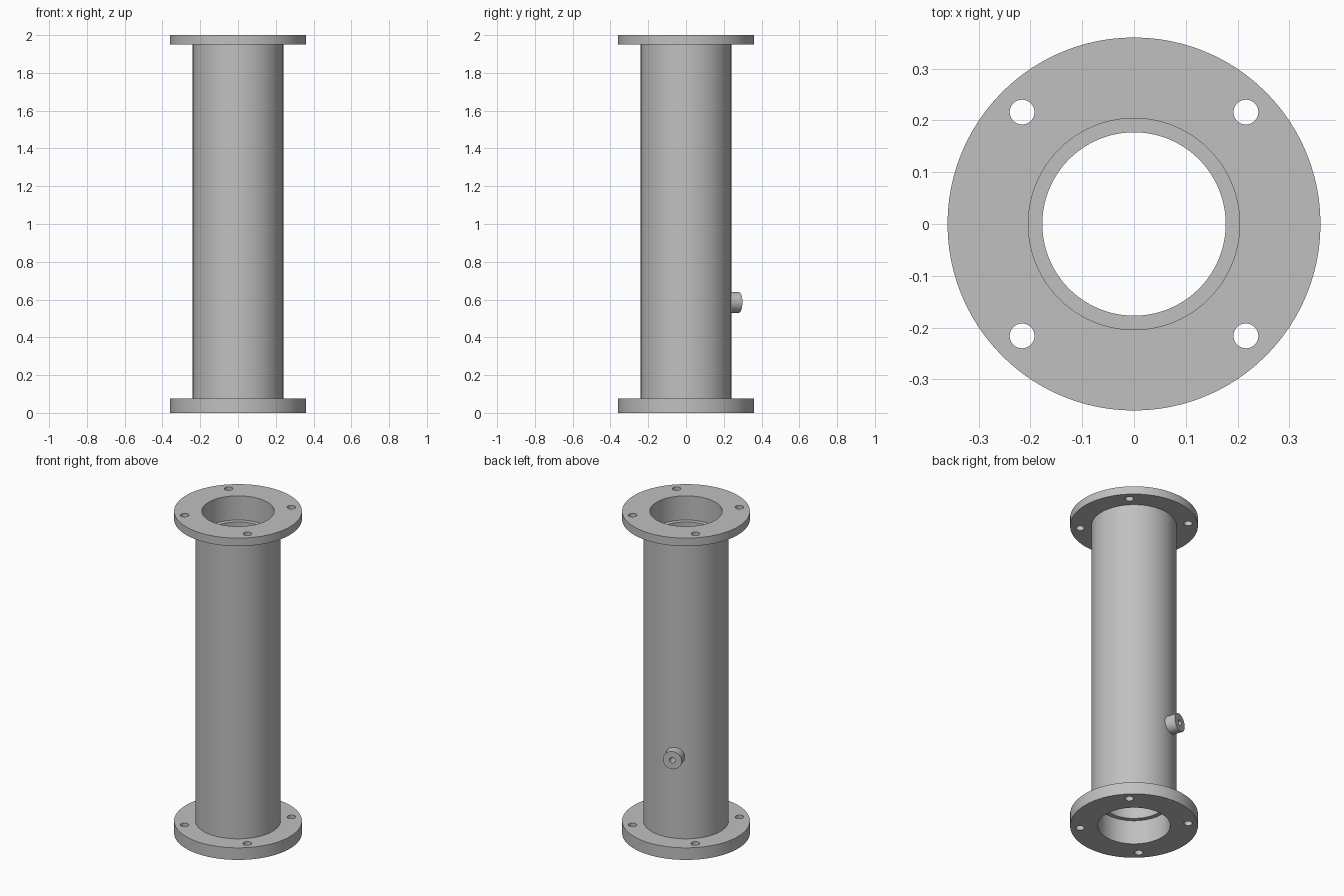
import bpy, bmesh, math
from mathutils import Matrix, Vector

if "Cube" in bpy.data.objects:
    bpy.data.objects.remove(bpy.data.objects["Cube"])

# Single painted-metal colour
metal = bpy.data.materials.new("grey_metal")
metal.use_nodes = True
GREY = (0.53, 0.53, 0.53, 1)
metal.diffuse_color = GREY
metal.node_tree.nodes["Principled BSDF"].inputs["Base Color"].default_value = GREY


def lathe(name, profile, steps=96, matrix=Matrix()):
    """Spin a closed (radius, height) outline around z."""
    bm = bmesh.new()
    verts = [bm.verts.new((r, 0, z)) for r, z in profile]
    edges = [bm.edges.new((v, verts[i - 1])) for i, v in enumerate(verts)]
    bmesh.ops.spin(bm, geom=verts + edges, cent=(0, 0, 0), axis=(0, 0, 1),
                   angle=math.tau, steps=steps, use_merge=True)
    bmesh.ops.remove_doubles(bm, verts=bm.verts, dist=1e-5)
    bmesh.ops.recalc_face_normals(bm, faces=bm.faces)
    bm.transform(matrix)
    mesh = bpy.data.meshes.new(name)
    bm.to_mesh(mesh)
    bm.free()
    mesh.materials.append(metal)
    obj = bpy.data.objects.new(name, mesh)
    bpy.context.collection.objects.link(obj)
    return obj


def drill(obj, radius, depth, matrix):
    """Cut a round hole, centred on the given matrix, through an object."""
    bpy.ops.mesh.primitive_cylinder_add(vertices=32, radius=radius, depth=depth)
    cutter = bpy.context.object
    cutter.data.transform(matrix)
    cutter.data.materials.append(metal)
    cutter.hide_render = True
    mod = obj.modifiers.new("hole", "BOOLEAN")
    mod.operation = "DIFFERENCE"
    mod.solver = "EXACT"
    mod.object = cutter
    bpy.context.view_layer.objects.active = obj
    bpy.ops.object.modifier_apply(modifier=mod.name)
    bpy.data.objects.remove(cutter)


def ring(inner, outer, low, high):
    return [(inner, low), (outer, low), (outer, high), (inner, high)]


TUBE_R, BORE_R, STEP_R = 0.24, 0.204, 0.177
LOW, HIGH, STEP = 0.075, 1.95, 0.15

# Tube with a wider bore at each end
tube = lathe("tube", [(BORE_R, LOW), (TUBE_R, LOW), (TUBE_R, HIGH), (BORE_R, HIGH),
                      (BORE_R, 2 - STEP), (STEP_R, 2 - STEP),
                      (STEP_R, STEP), (BORE_R, STEP)])

# End flanges with four bolt holes each
bottom_flange = lathe("bottom_flange", ring(BORE_R, 0.36, 0, LOW))
top_flange = lathe("top_flange", ring(BORE_R, 0.36, HIGH, 2))
for flange, z in ((bottom_flange, 0), (top_flange, 2)):
    for sx in (-1, 1):
        for sy in (-1, 1):
            drill(flange, 0.024, 0.4, Matrix.Translation((sx * 0.216, sy * 0.216, z)))

# Side port on the back, turned a little sideways, with a drilled passage
turn = math.radians(20)
outward = Vector((-math.sin(turn), math.cos(turn), 0))
port_frame = Matrix.Translation((0, 0, 0.585)) @ outward.to_track_quat("Z", "Y").to_matrix().to_4x4()
port = lathe("side_port", ring(0.017, 0.055, 0.23, 0.298), 48, port_frame)
drill(tube, 0.017, 0.2, port_frame @ Matrix.Translation((0, 0, 0.2)))

# Smooth round walls, crisp rims
bpy.ops.object.select_all(action="DESELECT")
for obj in (tube, bottom_flange, top_flange, port):
    obj.select_set(True)
bpy.context.view_layer.objects.active = tube
bpy.ops.object.shade_smooth_by_angle(angle=math.radians(30))
